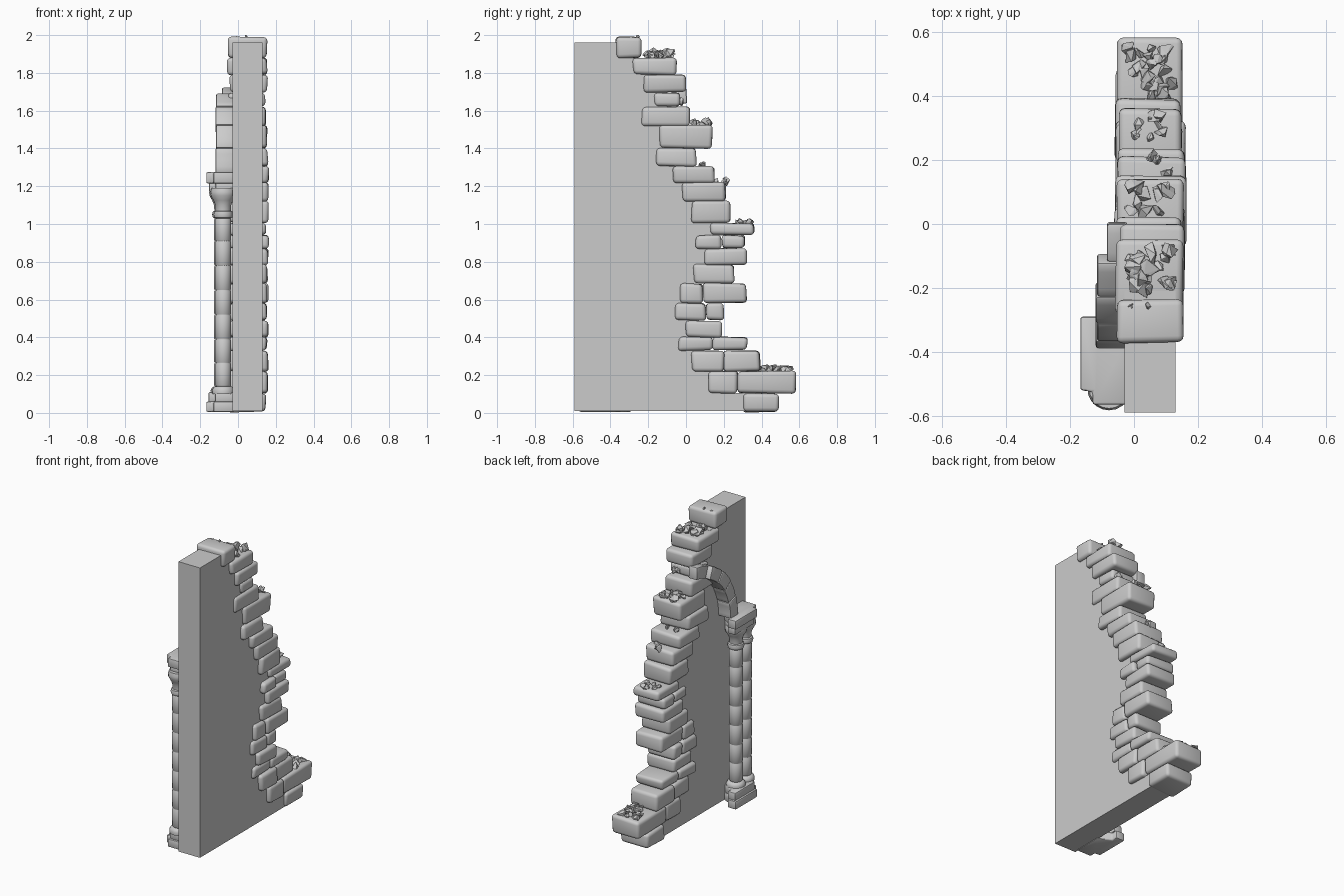
import bpy, bmesh, random
from math import sin, cos, pi, radians
from mathutils import Vector

if "Cube" in bpy.data.objects:
    bpy.data.objects.remove(bpy.data.objects["Cube"])

random.seed(4)


def finish(bm, name, smooth=True):
    bmesh.ops.recalc_face_normals(bm, faces=bm.faces[:])
    me = bpy.data.meshes.new(name)
    bm.to_mesh(me)
    bm.free()
    if smooth:
        me.polygons.foreach_set("use_smooth", [True] * len(me.polygons))
        me.set_sharp_from_angle(angle=radians(40))
    ob = bpy.data.objects.new(name, me)
    bpy.context.collection.objects.link(ob)
    return ob


def soften(bm, width, seg=2, min_angle=0.4):
    edges = [e for e in bm.edges if len(e.link_faces) == 2 and e.calc_face_angle(0) > min_angle]
    bmesh.ops.bevel(bm, geom=edges, offset=width, segments=seg, profile=0.5,
                    affect='EDGES', clamp_overlap=True)


def extrude(points, offset):
    """Closed prism from a planar loop of 3D points."""
    bm = bmesh.new()
    face = bm.faces.new([bm.verts.new(p) for p in points])
    geo = bmesh.ops.extrude_face_region(bm, geom=[face])["geom"]
    bmesh.ops.translate(bm, vec=offset, verts=[g for g in geo if isinstance(g, bmesh.types.BMVert)])
    bmesh.ops.recalc_face_normals(bm, faces=bm.faces[:])
    return bm


def stone(name, lo, hi, jitter=0.007, width=0.02):
    bm = bmesh.new()
    bmesh.ops.create_cube(bm, size=1)
    for v in bm.verts:
        v.co = Vector([(a + b) / 2 + c * (b - a) + random.uniform(-jitter, jitter) * 0.7
                       for a, b, c in zip(lo, hi, v.co)])
    soften(bm, width, 3)
    return finish(bm, name)


# Courses of broken edge stones, bottom to top: z0, z1, y breaks
courses = [
    (0.005, 0.105, 0.30, 0.49), (0.105, 0.22, 0.12, 0.275, 0.58),
    (0.22, 0.33, 0.03, 0.20, 0.39), (0.33, 0.40, -0.04, 0.14, 0.325),
    (0.40, 0.49, 0.0, 0.19), (0.49, 0.58, -0.055, 0.105, 0.20),
    (0.58, 0.685, -0.03, 0.09, 0.32), (0.685, 0.785, 0.04, 0.255),
    (0.785, 0.87, 0.10, 0.32), (0.87, 0.94, 0.05, 0.19, 0.31),
    (0.94, 1.005, 0.13, 0.36), (1.005, 1.12, 0.03, 0.235),
    (1.12, 1.22, -0.02, 0.21), (1.22, 1.305, -0.07, 0.15),
    (1.305, 1.40, -0.16, 0.055), (1.40, 1.52, -0.14, 0.14),
    (1.52, 1.62, -0.235, 0.02), (1.62, 1.695, -0.17, -0.03),
    (1.695, 1.79, -0.22, 0.0), (1.79, 1.88, -0.28, -0.05),
    (1.88, 1.99, -0.37, -0.235)]

# Wall core: slab whose broken edge steps back inside the stones
outline = [(-0.59, 1.96), (-0.59, 0.01)]
for z0, z1, *ys in courses:
    edge = ys[0] + 0.07
    outline += [(edge, max(z0, 0.01)), (edge, min(z1, 1.96))]
finish(extrude([(-0.03, y, z) for y, z in outline], (0.16, 0, 0)), "wall_core", False)

# Edge stones
for i, (z0, z1, *ys) in enumerate(courses):
    for j in range(len(ys) - 1):
        x0, x1 = random.uniform(-0.06, -0.045), random.uniform(0.145, 0.162)
        stone(f"edge_stone_{i}_{j}", (x0, ys[j], z0), (x1, ys[j + 1], z1))


# Rubble: faceted chips scattered over exposed stone tops
def rubble(name, count, y, x, z, size):
    bm = bmesh.new()
    for _ in range(count):
        c = Vector((random.uniform(*x), random.uniform(*y), z))
        r = random.uniform(0.55, 1.0) * size
        c.z += r * random.uniform(0.1, 0.6)
        vs = [bm.verts.new(c + Vector([random.gauss(0, 1) for _ in range(3)]).normalized()
                           * r * random.uniform(0.8, 1.1)) for _ in range(11)]
        res = bmesh.ops.convex_hull(bm, input=vs)
        junk = {g for g in res["geom_interior"] + res["geom_unused"]
                if isinstance(g, bmesh.types.BMVert)}
        bmesh.ops.delete(bm, geom=list(junk), context='VERTS')
    finish(bm, name, False)


for i, args in enumerate([
        (24, (0.40, 0.55), (-0.02, 0.12), 0.22, 0.033),
        (10, (0.25, 0.34), (0.0, 0.09), 1.0, 0.027),
        (5, (0.16, 0.215), (0.03, 0.11), 1.215, 0.032),
        (4, (0.06, 0.10), (0.0, 0.1), 1.30, 0.025),
        (12, (0.04, 0.12), (-0.01, 0.11), 1.52, 0.036),
        (5, (-0.04, -0.02), (0.02, 0.12), 1.64, 0.03),
        (24, (-0.21, -0.07), (-0.01, 0.12), 1.885, 0.037),
        (3, (-0.27, -0.25), (-0.01, 0.05), 1.985, 0.014)]):
    rubble(f"rubble_{i}", *args)


# Stepped plinth and capital slab shared by both columns
plan = [(-0.02, -0.565), (-0.13, -0.565), (-0.13, -0.525), (-0.168, -0.52), (-0.168, -0.29),
        (-0.105, -0.29), (-0.105, -0.33), (-0.02, -0.37)]


def tier(name, z0, z1, scale):
    pts = [(-0.02 + (x + 0.02) * scale, -0.43 + (y + 0.43) * scale, z0) for x, y in plan]
    bm = extrude(pts, (0, 0, z1 - z0))
    soften(bm, 0.008, 2)
    finish(bm, name)


tier("plinth_lower", 0.005, 0.06, 1.0)
tier("plinth_upper", 0.055, 0.11, 0.92)
tier("capital_lower_slab", 1.17, 1.22, 0.9)
tier("capital_abacus", 1.215, 1.275, 1.0)


# Columns: turned profile with base ring, drum joints and flared capital
def column(name, cx, cy, r):
    prof = [(0, 0.1), (r + .016, 0.1), (r + .018, 0.12), (r + .01, 0.135), (r + .001, 0.14)]
    joints = [0.14, 0.265, 0.39, 0.52, 0.65, 0.78, 0.91, 1.03]
    for a, b in zip(joints, joints[1:]):
        prof += [(r - .004, a + .001), (r, a + .007), (r, b - .007), (r - .004, b - .001)]
    prof += [(r + .006, 1.035), (r + .01, 1.05), (r + .006, 1.065), (r - .002, 1.07),
             (r, 1.10), (r + .01, 1.125), (r + .024, 1.15), (r + .026, 1.17), (r + .02, 1.19), (0, 1.19)]
    bm = bmesh.new()
    vs = [bm.verts.new((cx + q, cy, z)) for q, z in prof]
    edges = [bm.edges.new(p) for p in zip(vs, vs[1:])]
    bmesh.ops.spin(bm, geom=vs + edges, cent=(cx, cy, 0), axis=(0, 0, 1), angle=2 * pi, steps=20)
    bmesh.ops.remove_doubles(bm, verts=bm.verts[:], dist=1e-5)
    finish(bm, name)


column("column_inner", -0.085, -0.41, 0.042)
column("column_outer", -0.078, -0.515, 0.042)


# Broken arch springing from the capital, built of curved wedge blocks
def arch_point(t, depth):
    return 0.03 - (0.42 - depth) * cos(t), 1.27 + (0.455 - depth) * sin(t)


blocks, end = 5, radians(86)
for i in range(blocks):
    t0, t1 = end * i / blocks, end * (i + 1) / blocks
    ts = [t0 + (t1 - t0) * k / 4 for k in range(5)]
    loop = [arch_point(t, random.uniform(0, 0.004)) for t in ts]
    loop += [arch_point(t, 0.085) for t in reversed(ts)]
    front = -0.12 + 0.004 * (i % 2) + (0.035 if i == blocks - 1 else 0)
    bm = extrude([(front, y, z) for y, z in loop], (-0.02 - front, 0, 0))
    soften(bm, 0.009, 2, 0.6)
    finish(bm, f"arch_block_{i}")
